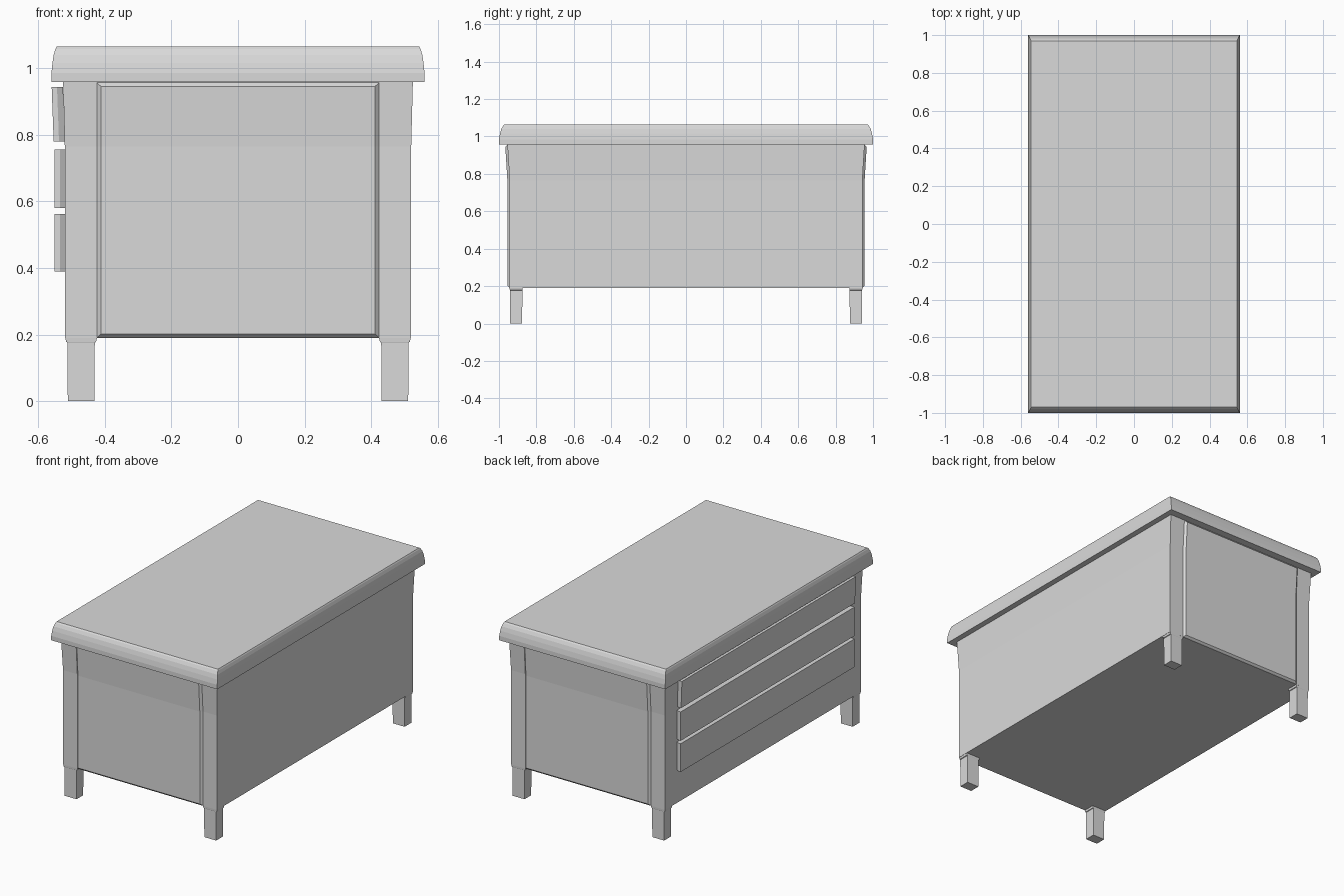
import bpy, bmesh

if "Cube" in bpy.data.objects:
    bpy.data.objects.remove(bpy.data.objects["Cube"])

mat = bpy.data.materials.new("light grey")
mat.diffuse_color = (0.7, 0.7, 0.7, 1)
mat.use_nodes = True
mat.node_tree.nodes["Principled BSDF"].inputs["Base Color"].default_value = mat.diffuse_color


def finish(name, bm):
    bmesh.ops.recalc_face_normals(bm, faces=bm.faces[:])
    me = bpy.data.meshes.new(name)
    bm.to_mesh(me)
    bm.free()
    me.materials.append(mat)
    ob = bpy.data.objects.new(name, me)
    bpy.context.collection.objects.link(ob)
    return ob


def loft(name, rings):
    """Closed solid through rings of 3D points."""
    bm = bmesh.new()
    vs = [[bm.verts.new(p) for p in r] for r in rings]
    n = len(rings[0])
    for a, b in zip(vs, vs[1:]):
        for i in range(n):
            j = (i + 1) % n
            bm.faces.new((a[i], a[j], b[j], b[i]))
    bm.faces.new(vs[0][::-1])
    bm.faces.new(vs[-1])
    return finish(name, bm)


def rect(z, hx, hy, cx=0, cy=0):
    return [(cx + sx * hx, cy + sy * hy, z)
            for sx, sy in ((-1, -1), (1, -1), (1, 1), (-1, 1))]


# Top slab with rounded upper edge
steps = [(0.958, 0), (0.985, 0), (1.015, 0.18), (1.04, 0.42), (1.058, 0.75), (1.065, 1)]
loft("top_slab", [rect(z, 0.56 - 0.016 * t, 1.0 - 0.03 * t) for z, t in steps])

# Cabinet body, flaring slightly near the top
KINK = 0.765
loft("cabinet_body", [rect(0.19, 0.52, 0.943), rect(KINK, 0.52, 0.943),
                      rect(0.96, 0.525, 0.955)])


# Raised bevelled panels on the two ends
def end_y(z):
    return 0.943 + 0.012 * max(0, (z - KINK) / (0.96 - KINK))


for s, name in ((-1, "front_end_panel"), (1, "back_end_panel")):
    bm = bmesh.new()

    def ring(hx, z0, z1, lift):
        pts = [(-hx, z0), (hx, z0), (hx, KINK), (hx, z1), (-hx, z1), (-hx, KINK)]
        return [bm.verts.new((x, s * (end_y(z) + lift), z)) for x, z in pts]

    outer = ring(0.425, 0.19, 0.957, -0.001)
    inner = ring(0.411, 0.202, 0.945, 0.012)
    for i in range(6):
        j = (i + 1) % 6
        bm.faces.new((outer[i], outer[j], inner[j], inner[i]))
    for r in (outer, inner):
        bm.faces.new((r[0], r[1], r[2], r[5]))
        bm.faces.new((r[5], r[2], r[3], r[4]))
    finish(name, bm)

# Drawer fronts on the left long side; the top one leans with the flare
drawers = (("bottom", 0.39, 0.562, 0.0), ("middle", 0.58, 0.756, 0.0), ("top", 0.78, 0.944, 0.006))
for name, z0, z1, lean in drawers:
    def outline(z, dx):
        pts = [(-0.551, -0.838), (-0.535, -0.838), (-0.517, -0.826),
               (-0.517, 0.826), (-0.535, 0.838), (-0.551, 0.838)]
        return [(x - dx, y, z) for x, y in pts]
    loft(name + "_drawer_front", [outline(z0, lean * 0.4), outline(z1, lean * 1.4)])

# Four square legs with a small flared collar
for sx, a in ((-1, "left"), (1, "right")):
    for sy, b in ((-1, "front"), (1, "back")):
        c = dict(cx=sx * 0.471, cy=sy * 0.908)
        loft(f"{b}_{a}_leg", [rect(0, 0.04, 0.032, **c), rect(0.176, 0.041, 0.033, **c),
                              rect(0.178, 0.045, 0.034, **c), rect(0.192, 0.048, 0.035, **c)])
